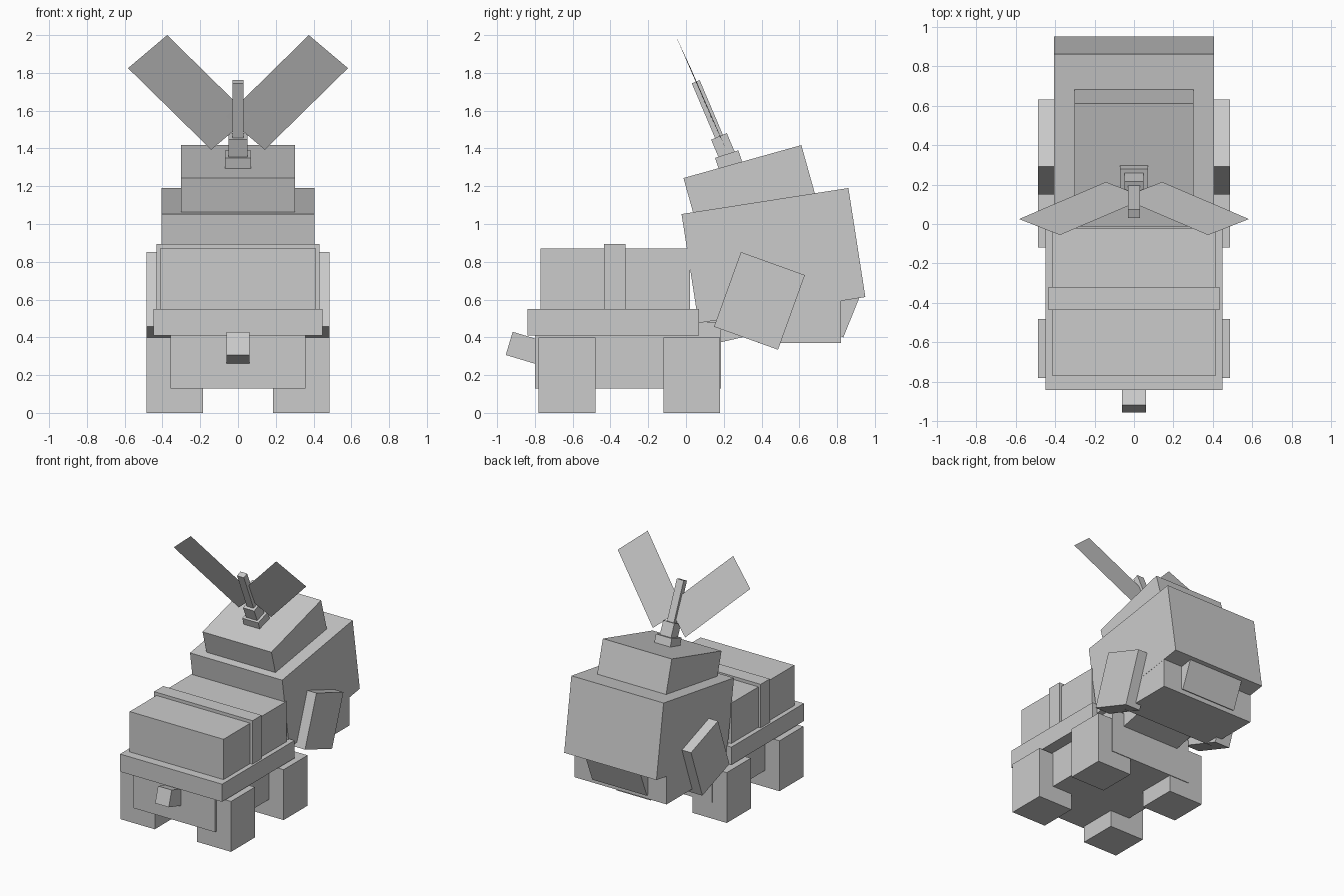
import bpy
import bmesh
from math import radians
from mathutils import Matrix, Vector

old = bpy.data.objects.get("Cube")
if old:
    bpy.data.objects.remove(old, do_unlink=True)

# Single plain grey material
grey = bpy.data.materials.new("plain_grey")
grey.use_nodes = True
colour = (0.6, 0.6, 0.6, 1)
grey.diffuse_color = colour
bsdf = next(n for n in grey.node_tree.nodes if n.type == "BSDF_PRINCIPLED")
bsdf.inputs["Base Color"].default_value = colour


def add_object(name, bm):
    mesh = bpy.data.meshes.new(name)
    bm.to_mesh(mesh)
    bm.free()
    mesh.materials.append(grey)
    obj = bpy.data.objects.new(name, mesh)
    bpy.context.collection.objects.link(obj)
    return obj


def box(name, size, centre, tilt=0):
    """Box of the given size, tilted about the x axis in degrees."""
    bm = bmesh.new()
    bmesh.ops.create_cube(bm, size=1, matrix=Matrix.Diagonal((*size, 1)))
    obj = add_object(name, bm)
    obj.location = centre
    obj.rotation_euler.x = radians(tilt)
    return obj


def span(name, half_x, y, z):
    """Upright box centred on x, given its y and z ranges."""
    return box(name, (2 * half_x, y[1] - y[0], z[1] - z[0]),
               (0, sum(y) / 2, sum(z) / 2))


def prism(name, half_x, profile):
    """Side profile of (y, z) points extruded across x."""
    bm = bmesh.new()
    face = bm.faces.new([bm.verts.new((-half_x, y, z)) for y, z in profile])
    out = bmesh.ops.extrude_face_region(bm, geom=[face])
    moved = [v for v in out["geom"] if isinstance(v, bmesh.types.BMVert)]
    bmesh.ops.translate(bm, verts=moved, vec=(2 * half_x, 0, 0))
    bmesh.ops.recalc_face_normals(bm, faces=bm.faces)
    return add_object(name, bm)


# Body, from the belly up
span("belly", 0.357, (-0.80, 0.185), (0.13, 0.48))
span("body_rim", 0.448, (-0.84, 0.07), (0.41, 0.55))
span("back", 0.412, (-0.77, 0.02), (0.5, 0.87))
span("strap", 0.432, (-0.435, -0.32), (0.55, 0.895))
box("tail", (0.12, 0.25, 0.128), (0, -0.816, 0.332), -16.7)

# Head, jaw and snout
box("head", (0.81, 0.894, 0.584), (0, 0.463, 0.833), 8.85)
box("head_top", (0.605, 0.648, 0.30), (0, 0.339, 1.186), 15.6)
span("jaw", 0.404, (0.38, 0.82), (0.37, 0.7))
prism("neck", 0.25, [(0.08, 0.35), (0.1, 0.55), (0.45, 0.55), (0.45, 0.435)])
prism("snout", 0.24, [(0.918, 0.61), (0.833, 0.4), (0.74, 0.44), (0.825, 0.65)])

# Rotor mast
box("mast_base", (0.14, 0.13, 0.08), (0, 0.228, 1.332), 18)
box("mast_collar", (0.098, 0.09, 0.11), (0, 0.196, 1.413), 23)
box("mast_rod", (0.06, 0.045, 0.32), (0, 0.114, 1.606), 23)

# Mirrored pairs: legs, ears and flat rotor blades
blade = [(0.142, 0.213, 1.393), (0.582, 0.025, 1.825),
         (0.375, -0.056, 2.0), (-0.065, 0.132, 1.568)]
for side, s in (("left", 1), ("right", -1)):
    for place, y in (("front", -0.63), ("back", 0.03)):
        box(f"{place}_{side}_leg", (0.3, 0.3, 0.4), (s * 0.335, y, 0.2))
    box(f"{side}_ear", (0.13, 0.36, 0.42), (s * 0.42, 0.389, 0.593), -19.8)
    bm = bmesh.new()
    points = [Vector((s * x, y, z)) for x, y, z in blade]
    bm.faces.new([bm.verts.new(p) for p in points[::s]])
    add_object(f"{side}_blade", bm)
